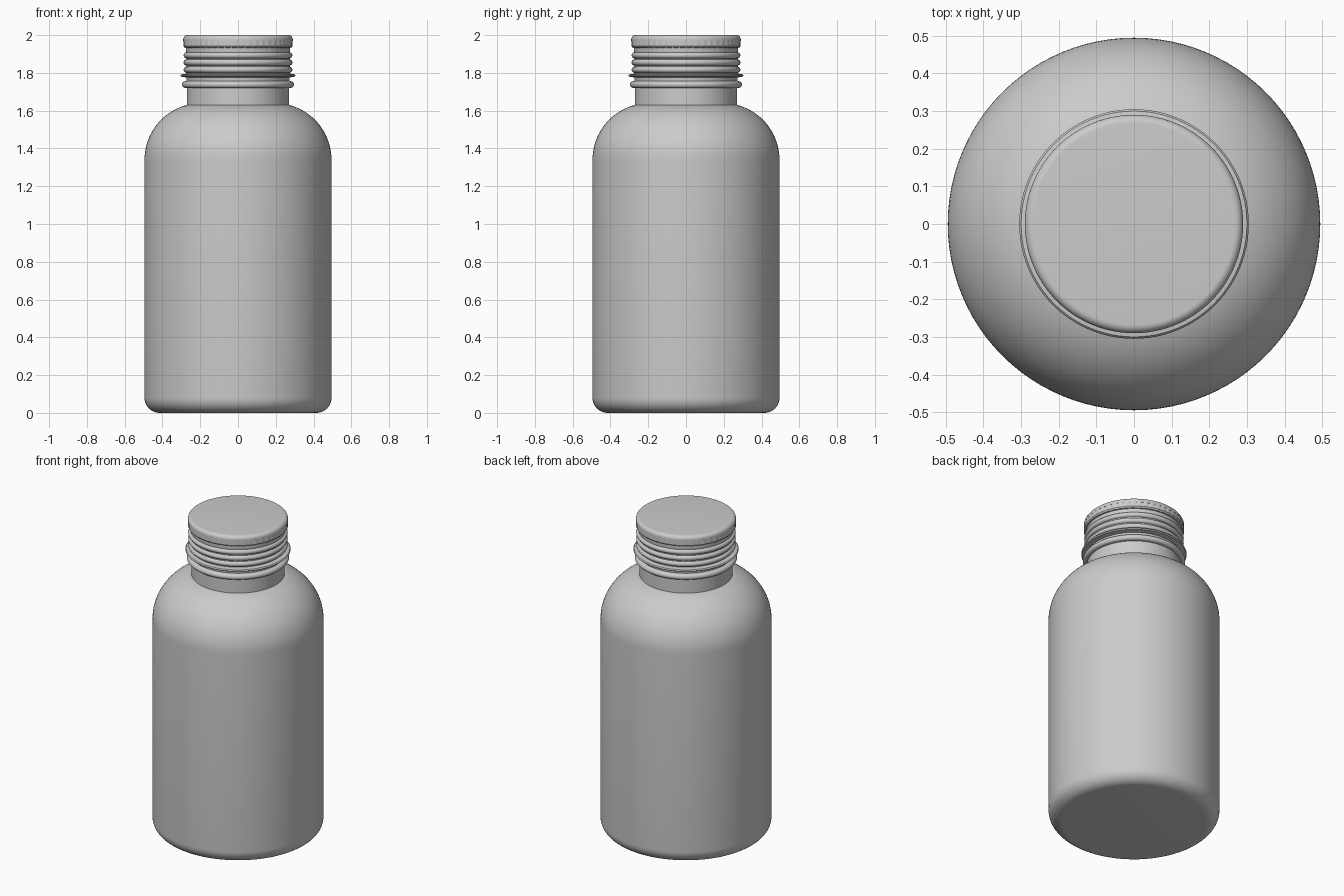
import bpy, bmesh, math

cube = bpy.data.objects.get("Cube")
if cube:
    bpy.data.objects.remove(cube, do_unlink=True)

grey = bpy.data.materials.new("plain grey")
grey.use_nodes = True
colour = (0.6, 0.6, 0.6, 1)
grey.diffuse_color = colour
grey.node_tree.nodes["Principled BSDF"].inputs["Base Color"].default_value = colour


def arc(cr, cz, radius, start, end, steps):
    """Profile points on a circle, angles in degrees."""
    angles = [math.radians(start + (end - start) * i / steps) for i in range(steps + 1)]
    return [(cr + radius * math.cos(a), cz + radius * math.sin(a)) for a in angles]


def lathe(name, profile, segments=96, ripple=0.0):
    """Spin a closed profile round z; ripple pushes alternate pairs of columns in."""
    bm = bmesh.new()
    rings = []
    for r, z in profile:
        ring = []
        for i in range(segments):
            a = math.tau * i / segments
            rr = r - (ripple if i % 4 == 0 else 0)
            ring.append(bm.verts.new((rr * math.cos(a), rr * math.sin(a), z)))
        rings.append(ring)
    for low, high in zip(rings, rings[1:]):
        for i in range(segments):
            j = (i + 1) % segments
            bm.faces.new((low[i], low[j], high[j], high[i]))
    bm.faces.new(rings[0][::-1])
    bm.faces.new(rings[-1])
    mesh = bpy.data.meshes.new(name)
    bm.to_mesh(mesh)
    bm.free()
    mesh.materials.append(grey)
    obj = bpy.data.objects.new(name, mesh)
    bpy.context.collection.objects.link(obj)
    bpy.ops.object.select_all(action="DESELECT")
    obj.select_set(True)
    bpy.context.view_layer.objects.active = obj
    bpy.ops.object.shade_smooth_by_angle(angle=math.radians(35))
    return obj


# Bottle body: flat base, rounded foot, straight wall, domed shoulder
lathe("bottle_body",
      arc(0.415, 0.08, 0.08, -90, 0, 10) + arc(0.195, 1.34, 0.30, 0, 75, 20))

# Plain neck
lathe("neck", [(0.27, 1.60), (0.27, 1.74)])

# Rolled bead at the foot of the closure
lathe("lower_bead", [(0.265, 1.72)] + arc(0.278, 1.738, 0.018, -75, 75, 8) + [(0.265, 1.758)])

# Thin flange
lathe("flange", [(0.27, 1.775), (0.30, 1.78), (0.305, 1.786), (0.30, 1.792), (0.27, 1.797)])

# Closure sleeve with stacked thread ridges
sleeve = [(0.272, 1.73), (0.272, 1.795)]
for z in (1.817, 1.855, 1.893):
    sleeve += arc(0.272, z, 0.016, -80, 80, 8)
sleeve += [(0.276, 1.915), (0.276, 1.945)]
lathe("threaded_sleeve", sleeve)

# Cap: finely grooved rim, and a smooth rounded top
lathe("cap_rim", [(0.27, 1.932), (0.284, 1.934), (0.29, 1.942), (0.29, 1.975)],
      segments=192, ripple=0.003)
lathe("cap_top", [(0.28, 1.965), (0.29, 1.97)] + arc(0.268, 1.978, 0.022, 0, 90, 8))
